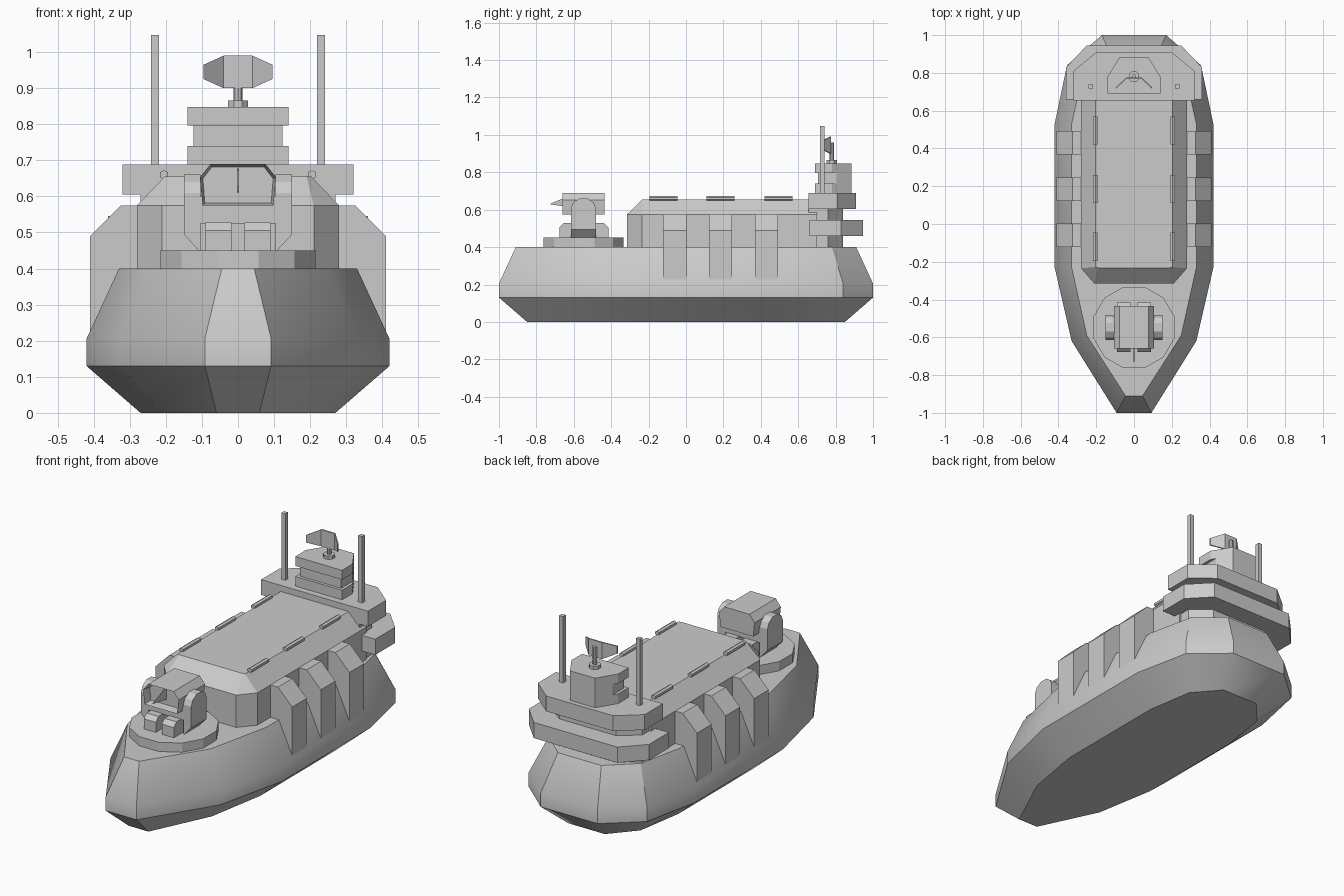
import bpy, bmesh, math

if "Cube" in bpy.data.objects:
    bpy.data.objects.remove(bpy.data.objects["Cube"])


def finish(name, bm, smooth=False):
    bmesh.ops.recalc_face_normals(bm, faces=bm.faces)
    me = bpy.data.meshes.new(name)
    bm.to_mesh(me)
    bm.free()
    ob = bpy.data.objects.new(name, me)
    bpy.context.collection.objects.link(ob)
    if smooth:
        bpy.ops.object.select_all(action='DESELECT')
        ob.select_set(True)
        bpy.context.view_layer.objects.active = ob
        bpy.ops.object.shade_smooth_by_angle(angle=math.radians(30))
    return ob


def loft(name, rings, smooth=False):
    """Skin a stack of equal-length 3D rings and cap both ends."""
    bm = bmesh.new()
    rows = [[bm.verts.new(p) for p in r] for r in rings]
    n = len(rows[0])
    for a, b in zip(rows, rows[1:]):
        for i in range(n):
            j = (i + 1) % n
            bm.faces.new((a[i], a[j], b[j], b[i]))
    bm.faces.new(rows[0][::-1])
    bm.faces.new(rows[-1])
    return finish(name, bm, smooth)


def mirrored(half):
    return half + [(-x, y) for x, y in reversed(half)]


def plan(name, half, z0, z1):
    pts = mirrored(half)
    return loft(name, [[(x, y, z) for x, y in pts] for z in (z0, z1)])


def along_x(name, prof, x0, x1):
    return loft(name, [[(x, y, z) for y, z in prof] for x in (x0, x1)])


def along_y(name, prof, y0, y1):
    return loft(name, [[(x, y, z) for x, z in prof] for y in (y0, y1)])


def disc(name, r, sides, x, y, z0, z1, turn=0.0):
    pts = [(x + r * math.cos(turn + math.tau * i / sides),
            y + r * math.sin(turn + math.tau * i / sides)) for i in range(sides)]
    return loft(name, [[(px, py, z) for px, py in pts] for z in (z0, z1)])


# Hull: keel, chine, upper chine and deck rings
beam = mirrored([(.092, -1), (.33, -.62), (.42, -.23), (.42, .53), (.355, .84), (.17, 1)])
deck = mirrored([(.045, -.91), (.25, -.59), (.33, -.23), (.33, .53), (.275, .78), (.13, .91)])
loft("hull", [[(x * .643, y * .85, 0) for x, y in beam],
              [(x, y, .13) for x, y in beam],
              [(x, y, .205) for x, y in beam],
              [(x, y, .4) for x, y in deck]], smooth=True)

# Cabin with bevelled roof
wall = mirrored([(.21, -.315), (.28, -.235), (.28, .7)])
roof = mirrored([(.19, -.232), (.203, -.228), (.203, .7)])
loft("cabin", [[(x, y, .38) for x, y in wall],
               [(x, y, .575) for x, y in wall],
               [(x, y, .655) for x, y in roof]])

# Side pods and roof rails, three per side
for s in (-1, 1):
    for y in (-.06, .185, .43):
        along_y("side_pod", [(s * x, z) for x, z in
                [(.25, .22), (.41, .22), (.41, .49), (.325, .575), (.25, .575)]],
                y - .062, y + .062)
    for y in (-.12, .185, .495):
        ring = [(s * .205 + .013 * math.sin(math.tau * i / 6),
                 .66 + .013 * math.cos(math.tau * i / 6)) for i in range(6)]
        along_y("roof_rail", ring, y - .075, y + .075)

# Stern tower: core with two galleries
plan("tower_core", [(.27, .655), (.27, .76), (.17, .84)], .39, .61)
plan("lower_gallery", [(.36, .66), (.36, .83), (.25, .945)], .46, .545)
plan("upper_gallery", [(.32, .655), (.32, .81), (.2, .91)], .605, .688)

# Bridge with recessed window band
bridge = [(.14, .69), (.14, .78), (.075, .885)]
plan("bridge_base", bridge, .685, .74)
plan("bridge_windows", [(.124, .706), (.124, .806), (.075, .885)], .74, .797)
plan("bridge_roof", bridge, .797, .848)

# Radar on a short mast
disc("radar_base", .03, 8, 0, .78, .845, .866, math.pi / 8)
disc("radar_mast", .012, 8, 0, .78, .86, .96)
edge = [(-.095, .717, .925, .965), (-.04, .768, .9, .99),
        (.04, .768, .9, .99), (.095, .717, .925, .965)]
loft("radar_dish", [[(x, y, lo), (x, y + .008, lo), (x, y + .008, hi), (x, y, hi)]
                    for x, y, lo, hi in edge])

# Antennas
for s in (-1, 1):
    disc("antenna", .0165, 4, s * .23, .728, .68, 1.047, math.pi / 4)

# Turret turntable
disc("turret_base", .222, 12, 0, -.548, .39, .45, math.pi / 12)

# Turret feet and arched arms
foot = [(-.677, .445), (-.677, .505), (-.655, .528), (-.44, .528), (-.415, .505), (-.415, .445)]
arm = [(-.615, .445), (-.615, .61), (-.602, .64), (-.57, .66),
       (-.525, .66), (-.495, .64), (-.482, .61), (-.482, .445)]
for s in (-1, 1):
    along_x("turret_foot", foot, s * .018, s * .09)
    loft("turret_arm", [[(s * .104, y, z) for y, z in arm],
                        [(s * .15, y, max(z, .495)) for y, z in arm]])
along_x("turret_block", [(-.615, .525), (-.615, .6), (-.482, .6), (-.482, .525)], -.105, .105)

# Launcher box with recessed front
body = mirrored([(.098, .575), (.106, .652), (.076, .69)])
launcher = along_y("launcher", body, -.435, -.66)
bm = bmesh.new()
bm.from_mesh(launcher.data)
front = [min(bm.faces, key=lambda f: f.calc_center_median().y)]
bmesh.ops.inset_region(bm, faces=front, thickness=.009)
bmesh.ops.translate(bm, verts=front[0].verts[:], vec=(0, .045, 0))
bm.to_mesh(launcher.data)
bm.free()
along_x("launcher_sight", [(-.61, .61), (-.73, .63), (-.61, .68)], -.002, .002)
